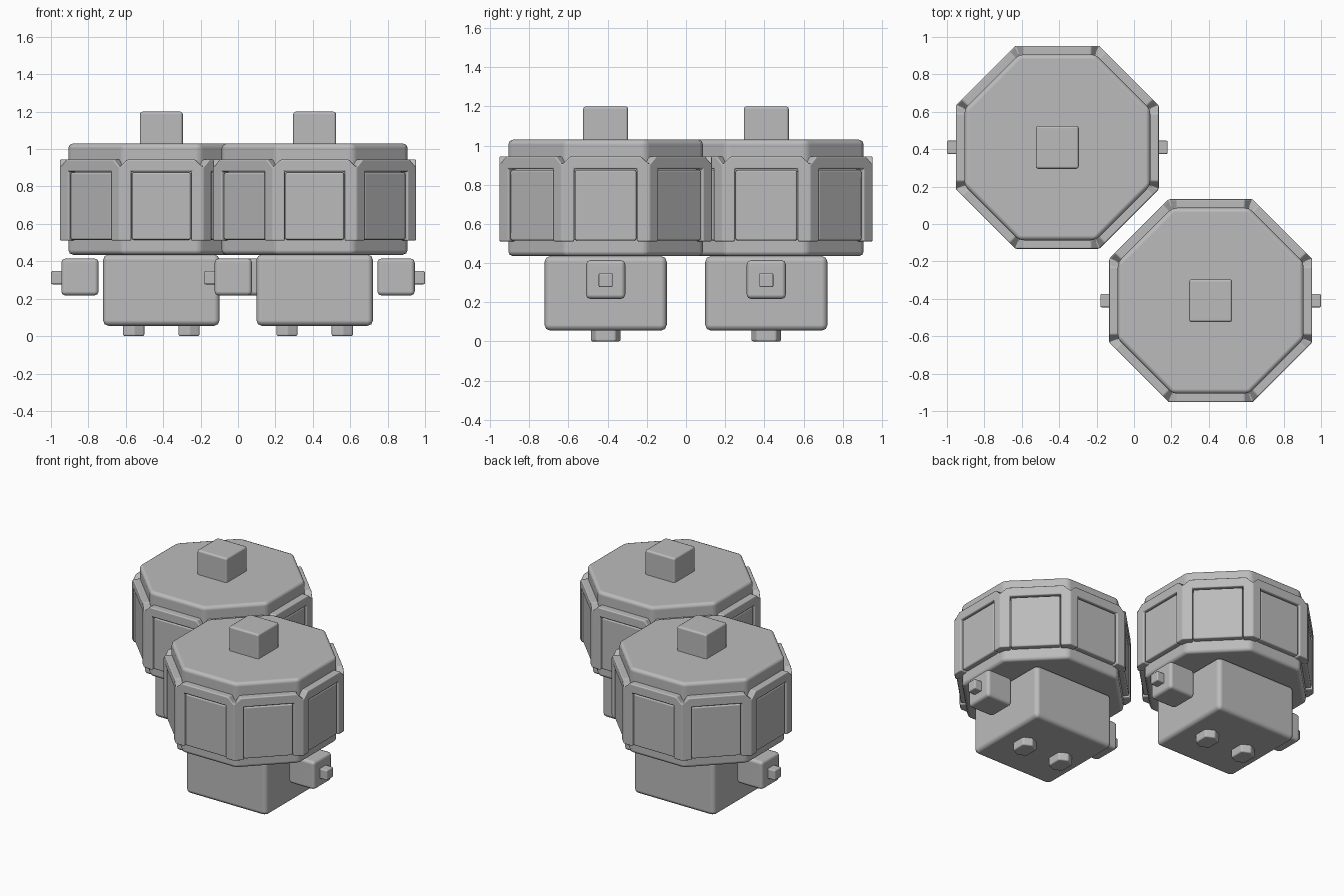
import bpy, bmesh, math
from mathutils import Vector

if "Cube" in bpy.data.objects:
    bpy.data.objects.remove(bpy.data.objects["Cube"])

grey = bpy.data.materials.new("plain grey")
grey.diffuse_color = (0.5, 0.5, 0.5, 1)
grey.use_nodes = True
grey.node_tree.nodes["Principled BSDF"].inputs["Base Color"].default_value = grey.diffuse_color

APO = 0.5425                                # apothem of the octagonal ring
HALF = APO * math.tan(math.pi / 8)          # half length of one side


def finish(bm, name, bevel, segments=2):
    bmesh.ops.recalc_face_normals(bm, faces=bm.faces)
    me = bpy.data.meshes.new(name)
    bm.to_mesh(me)
    bm.free()
    me.materials.append(grey)
    ob = bpy.data.objects.new(name, me)
    bpy.context.collection.objects.link(ob)
    mod = ob.modifiers.new("soft edges", 'BEVEL')
    mod.width, mod.segments = bevel, segments
    mod.limit_method, mod.angle_limit = 'ANGLE', math.radians(30)
    mod.harden_normals = True
    for p in me.polygons:
        p.use_smooth = True
    return ob


def box(name, lo, hi, bevel):
    bm = bmesh.new()
    bmesh.ops.create_cube(bm, size=1)
    for v in bm.verts:
        v.co = Vector([(a + b) / 2 + c * (b - a) for a, b, c in zip(lo, hi, v.co)])
    return finish(bm, name, bevel)


def prism(name, pts, z0, z1, bevel):
    bm = bmesh.new()
    low = [bm.verts.new((x, y, z0)) for x, y in pts]
    top = [bm.verts.new((x, y, z1)) for x, y in pts]
    bm.faces.new(low)
    bm.faces.new(top)
    n = len(pts)
    for i in range(n):
        bm.faces.new((low[i], low[(i + 1) % n], top[(i + 1) % n], top[i]))
    return finish(bm, name, bevel)


def on_side(k, s, z, d, cx, cy):
    # point on octagon side k: s along the side, d outward
    a = k * math.pi / 4
    return (cx + d * math.cos(a) - s * math.sin(a), cy + d * math.sin(a) + s * math.cos(a), z)


def window_frame(name, cx, cy):
    bm = bmesh.new()
    h, inner = 0.16, 0.485
    prof = [(-HALF, .51), (-HALF, .905), (-.18, .945), (.18, .945), (HALF, .905), (HALF, .51),
            (h, .51), (h, .88), (-h, .88), (-h, .51)]
    for k in range(8):
        f = [bm.verts.new(on_side(k, s, z, APO, cx, cy)) for s, z in prof]
        b = [bm.verts.new(on_side(k, s * inner / APO if abs(s) == HALF else s, z, inner, cx, cy))
             for s, z in prof]
        bm.faces.new(f)
        for i in range(10):
            if i not in (0, 4):             # mitred ends join the next side
                j = (i + 1) % 10
                bm.faces.new((f[i], f[j], b[j], b[i]))
    bmesh.ops.remove_doubles(bm, verts=bm.verts, dist=1e-4)
    return finish(bm, name, 0.008)


def panels(name, cx, cy):
    bm = bmesh.new()
    for k in range(8):
        q = [(-.157, .515), (.157, .515), (.157, .875), (-.157, .875)]
        f = [bm.verts.new(on_side(k, s, z, 0.534, cx, cy)) for s, z in q]
        b = [bm.verts.new(on_side(k, s, z, 0.485, cx, cy)) for s, z in q]
        bm.faces.new(f)
        bm.faces.new(b[::-1])
        for i in range(4):
            j = (i + 1) % 4
            bm.faces.new((f[i], b[i], b[j], f[j]))
    return finish(bm, name, 0.01)


# two identical units on opposite corners
for tag, cx, cy in (("back", -.41, .41), ("front", .41, -.41)):
    # octagonal head core
    r = 0.497 / math.cos(math.pi / 8)
    oct_pts = [(cx + r * math.cos((k + .5) * math.pi / 4), cy + r * math.sin((k + .5) * math.pi / 4))
               for k in range(8)]
    prism(tag + "_head_core", oct_pts, .435, 1.03, 0.025)
    window_frame(tag + "_window_frame", cx, cy)
    panels(tag + "_window_panels", cx, cy)
    # top knob and body
    box(tag + "_top_knob", (cx - .115, cy - .115, 1.0), (cx + .115, cy + .115, 1.2), 0.014)
    box(tag + "_body", (cx - .312, cy - .312, .055), (cx + .312, cy + .312, .436), 0.03)
    for side, m in (("left", -1), ("right", 1)):
        # side block with nub
        ax = cx + m * .435
        box(f"{tag}_{side}_block", (ax - .1, cy - .1, .217), (ax + .1, cy + .1, .415), 0.022)
        nx = cx + m * .55
        box(f"{tag}_{side}_nub", (nx - .04, cy - .036, .277), (nx + .04, cy + .036, .348), 0.008)
        # hexagonal foot
        fx = cx + m * .148
        hexa = [(fx + .057, cy - .05), (fx + .057, cy + .05), (fx, cy + .078),
                (fx - .057, cy + .05), (fx - .057, cy - .05), (fx, cy - .078)]
        prism(f"{tag}_{side}_foot", hexa, 0, .08, 0.01)
